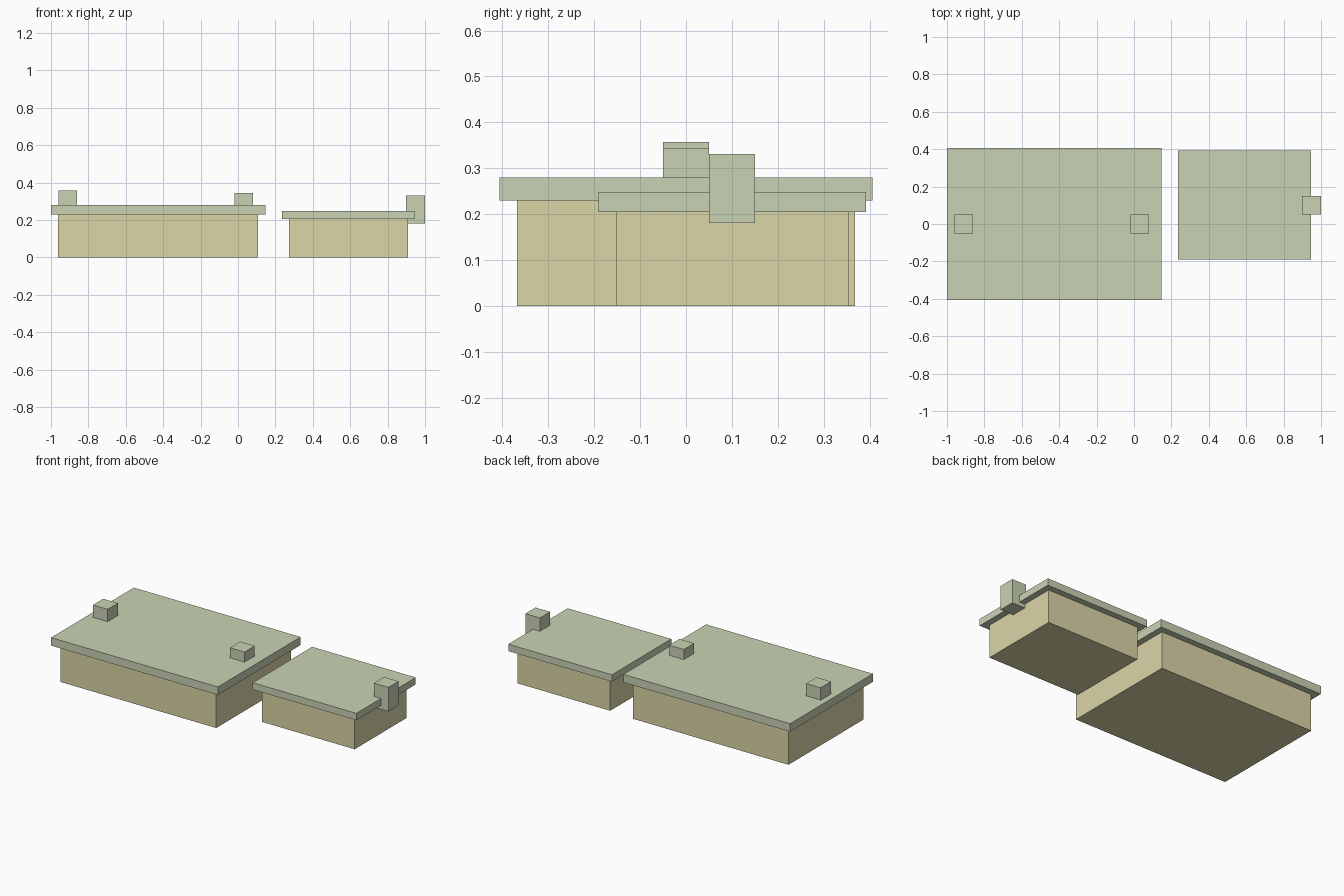
import bpy

if "Cube" in bpy.data.objects:
    bpy.data.objects.remove(bpy.data.objects["Cube"])


def material(name, color):
    mat = bpy.data.materials.new(name)
    mat.diffuse_color = (*color, 1)
    mat.use_nodes = True
    mat.node_tree.nodes["Principled BSDF"].inputs["Base Color"].default_value = mat.diffuse_color
    return mat


def box(name, x, y, z, mat):
    """Axis-aligned box from (min, max) ranges."""
    size = [r[1] - r[0] for r in (x, y, z)]
    centre = [(r[0] + r[1]) / 2 for r in (x, y, z)]
    bpy.ops.mesh.primitive_cube_add(size=1)
    obj = bpy.context.object
    obj.name = name
    for v in obj.data.vertices:
        v.co = [c * s + m for c, s, m in zip(v.co, size, centre)]
    obj.data.materials.append(mat)
    return obj


def building(name, x, y, wall_top, roof_top, overhang):
    """Plain walls topped by an overhanging flat roof slab."""
    box(name + "_walls", x, y, (0, wall_top), wall_mat)
    grow = lambda r: (r[0] - overhang, r[1] + overhang)
    box(name + "_roof", grow(x), grow(y), (wall_top, roof_top), roof_mat)


wall_mat = material("wall_cream", (0.71, 0.67, 0.39))
roof_mat = material("roof_green", (0.59, 0.65, 0.46))

# Main block and smaller annex
building("main_block", (-0.962, 0.108), (-0.368, 0.368), 0.23, 0.28, 0.038)
building("annex", (0.273, 0.909), (-0.153, 0.354), 0.205, 0.248, 0.038)

# Rooftop vents: centre x, centre y, top height
for i, (x, y, top) in enumerate([(-0.911, 0, 0.357),
                                 (0.03, 0, 0.343),
                                 (0.949, 0.1, 0.331)]):
    box(f"roof_vent_{i + 1}", (x - 0.05, x + 0.05), (y - 0.05, y + 0.05),
        (top - 0.15, top), roof_mat)
